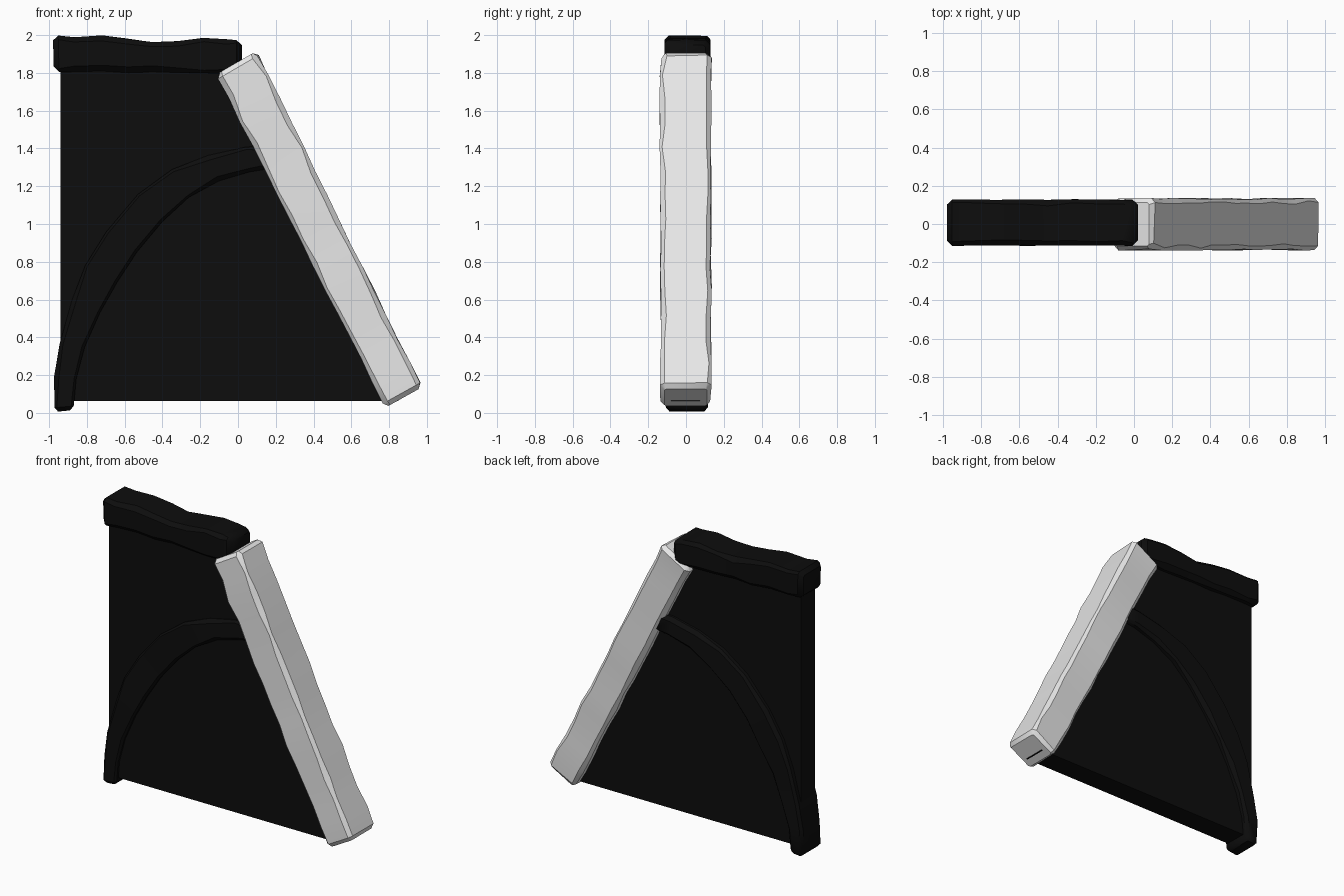
import bpy
import bmesh
import math
import random
from mathutils import Vector

random.seed(4)
cube = bpy.data.objects.get("Cube")
if cube:
    bpy.data.objects.remove(cube, do_unlink=True)


def material(name, value):
    mat = bpy.data.materials.new(name)
    mat.use_nodes = True
    color = (value, value, value, 1)
    mat.diffuse_color = color
    mat.node_tree.nodes["Principled BSDF"].inputs["Base Color"].default_value = color
    return mat


black = material("matte black", 0.004)
white = material("pale white", 0.8)


def finish(name, bm, mat, angle):
    bmesh.ops.recalc_face_normals(bm, faces=bm.faces)
    mesh = bpy.data.meshes.new(name)
    bm.to_mesh(mesh)
    bm.free()
    mesh.materials.append(mat)
    obj = bpy.data.objects.new(name, mesh)
    bpy.context.collection.objects.link(obj)
    bpy.ops.object.select_all(action="DESELECT")
    obj.select_set(True)
    bpy.context.view_layer.objects.active = obj
    bpy.ops.object.shade_smooth_by_angle(angle=math.radians(angle))
    return obj


def sweep(name, stations, y0, y1, bevel, wobble, mat, angle=40):
    """Loft a chamfered box section through pairs of (x, z) edge points."""
    bm = bmesh.new()
    rings = []
    last = len(stations) - 1
    points = [(Vector((a[0], 0, a[1])), Vector((b[0], 0, b[1]))) for a, b in stations]
    mids = [(a + b) / 2 for a, b in points]
    # An extra inset ring at each end rounds off the caps
    order = [(0, 0)] + [(i, 1) for i in range(last + 1)] + [(last, 0)]
    for i, full in order:
        a, b = points[i]
        inset = 0 if full else bevel
        shift = Vector((0, 0, 0))
        if full and i in (0, last):
            step = (mids[1] - mids[0]) if i == 0 else (mids[-2] - mids[-1])
            shift = step.normalized() * bevel
        across = (b - a).normalized()
        a2, b2 = a + across * inset + shift, b - across * inset + shift
        lo, hi = y0 + inset, y1 - inset
        ring = []
        for edge, inward, y, side in ((a2, across, lo, 1), (b2, -across, lo, 1),
                                      (b2, -across, hi, -1), (a2, across, hi, -1)):
            c = bevel * random.uniform(0.5, 1.2) if full else bevel * 0.4
            j = random.uniform(0, wobble) if full else 0
            corner = edge + inward * j + Vector((0, y + side * j, 0))
            pair = [corner + Vector((0, side * c, 0)), corner + inward * c]
            ring += pair if (edge is a2) == (side > 0) else pair[::-1]
        rings.append([bm.verts.new(p) for p in ring])
    for r, s in zip(rings, rings[1:]):
        for k in range(8):
            n = (k + 1) % 8
            bm.faces.new((r[k], r[n], s[n], s[k]))
    bm.faces.new(rings[0])
    bm.faces.new(rings[-1])
    return finish(name, bm, mat, angle)


# Flat trapezoid panel
bm = bmesh.new()
outline = [(-0.94, 0.062), (0.852, 0.062), (0.0, 1.8), (-0.05, 1.88), (-0.94, 1.88)]
face = bm.faces.new([bm.verts.new((x, -0.08, z)) for x, z in outline])
out = bmesh.ops.extrude_face_region(bm, geom=[face])
bmesh.ops.translate(bm, vec=(0, 0.155, 0),
                    verts=[v for v in out["geom"] if isinstance(v, bmesh.types.BMVert)])
finish("panel", bm, black, 30)

# Weathered cap along the top
cap = [((-0.975, 1.805), (-0.98, 2.0)), ((-0.87, 1.805), (-0.87, 1.99)),
       ((-0.72, 1.805), (-0.72, 2.0)), ((-0.58, 1.8), (-0.58, 1.982)),
       ((-0.45, 1.8), (-0.45, 1.965)), ((-0.32, 1.8), (-0.32, 1.97)),
       ((-0.18, 1.795), (-0.18, 1.988)), ((-0.06, 1.795), (-0.06, 1.98)),
       ((0.02, 1.8), (0.02, 1.975))]
sweep("top_cap", cap, -0.115, 0.13, 0.028, 0.006, black)

# Curved brace, inner and outer edges
brace = [((-0.868, 0.015), (-0.975, 0.005)), ((-0.855, 0.18), (-0.978, 0.19)),
         ((-0.81, 0.35), (-0.945, 0.365)), ((-0.73, 0.53), (-0.88, 0.6)),
         ((-0.64, 0.69), (-0.81, 0.78)), ((-0.53, 0.85), (-0.70, 0.96)),
         ((-0.40, 1.01), (-0.53, 1.16)), ((-0.26, 1.14), (-0.35, 1.29)),
         ((-0.10, 1.225), (-0.16, 1.365)), ((0.06, 1.275), (0.04, 1.412)),
         ((0.18, 1.29), (0.18, 1.42))]
sweep("curved_brace", brace, -0.11, 0.12, 0.022, 0.005, black)

# Leaning pale beam, roughly hewn
head = (Vector((-0.118, 1.79)), Vector((0.1, 1.917)))
foot = (Vector((0.775, 0.025)), Vector((0.978, 0.138)))
count = 14
beam = [[tuple(h.lerp(f, i / count)) for h, f in zip(head, foot)] for i in range(count + 1)]
sweep("leaning_beam", beam, -0.14, 0.137, 0.025, 0.01, white, 35)
